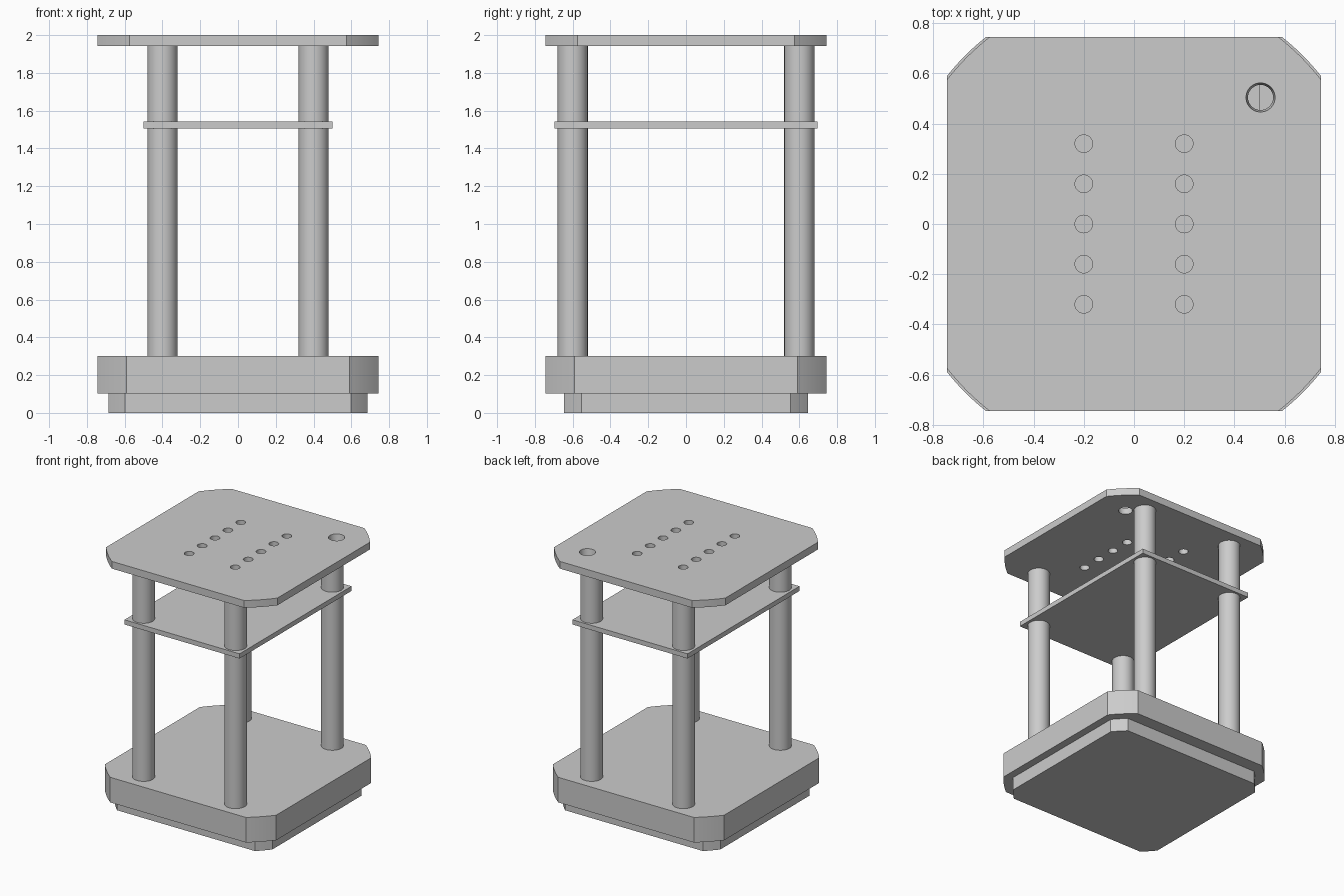
import bpy, bmesh, math

if "Cube" in bpy.data.objects:
    bpy.data.objects.remove(bpy.data.objects["Cube"])

grey = bpy.data.materials.new("plain grey")
grey.diffuse_color = (0.6, 0.6, 0.6, 1)
grey.use_nodes = True
grey.node_tree.nodes["Principled BSDF"].inputs["Base Color"].default_value = grey.diffuse_color


def make_object(name, bm):
    bmesh.ops.recalc_face_normals(bm, faces=bm.faces[:])
    mesh = bpy.data.meshes.new(name)
    bm.to_mesh(mesh)
    bm.free()
    mesh.materials.append(grey)
    obj = bpy.data.objects.new(name, mesh)
    bpy.context.collection.objects.link(obj)
    return obj


def smooth(obj):
    bpy.ops.object.select_all(action='DESELECT')
    obj.select_set(True)
    bpy.context.view_layer.objects.active = obj
    bpy.ops.object.shade_smooth_by_angle(angle=math.radians(30))


def add_cylinder(bm, x, y, z0, z1, r_bottom, r_top, sides):
    """Closed cylinder or cone frustum between two heights."""
    rings = []
    for z, r in ((z0, r_bottom), (z1, r_top)):
        rings.append([bm.verts.new((x + r * math.cos(2 * math.pi * i / sides),
                                    y + r * math.sin(2 * math.pi * i / sides), z))
                      for i in range(sides)])
    for i in range(sides):
        j = (i + 1) % sides
        bm.faces.new((rings[0][i], rings[0][j], rings[1][j], rings[1][i]))
    bm.faces.new(rings[0][::-1])
    bm.faces.new(rings[1])


def plate(name, hx, hy, z0, z1, radius=None, steps=6):
    """Rectangular slab, corners trimmed by a circle when a radius is given."""
    if radius:
        a0, a1 = math.acos(hx / radius), math.asin(hy / radius)
        arc = [a0 + (a1 - a0) * i / steps for i in range(steps + 1)]
        corner = [(radius * math.cos(a), radius * math.sin(a)) for a in arc]
    else:
        corner = [(hx, hy)]
    outline = []
    for sx, sy in ((1, 1), (-1, 1), (-1, -1), (1, -1)):
        pts = corner if sx * sy > 0 else corner[::-1]
        outline += [(sx * x, sy * y) for x, y in pts]
    bm = bmesh.new()
    face = bm.faces.new([bm.verts.new((x, y, z0)) for x, y in outline])
    ext = bmesh.ops.extrude_face_region(bm, geom=[face])
    verts = [v for v in ext["geom"] if isinstance(v, bmesh.types.BMVert)]
    bmesh.ops.translate(bm, verts=verts, vec=(0, 0, z1 - z0))
    return make_object(name, bm)


# Stepped base
smooth(plate("base_foot", 0.685, 0.645, 0, 0.103, 0.88))
smooth(plate("base_block", 0.745, 0.745, 0.103, 0.30, 0.95))

# Four round posts
for x, side in ((-0.4, "left"), (0.4, "right")):
    for y, end in ((-0.6, "front"), (0.6, "back")):
        bm = bmesh.new()
        add_cylinder(bm, x, y, 0.30, 1.943, 0.08, 0.08, 48)
        smooth(make_object(f"post_{end}_{side}", bm))

# Thin shelf
plate("shelf", 0.5, 0.695, 1.505, 1.542)

# Top plate with two rows of holes and one larger tapered hole
top = plate("top_plate", 0.745, 0.745, 1.943, 2.0, 0.941)
bm = bmesh.new()
for x in (-0.2, 0.2):
    for i in range(-2, 3):
        add_cylinder(bm, x, 0.16 * i, 1.9, 2.05, 0.035, 0.035, 32)
add_cylinder(bm, 0.504, 0.504, 1.943 - 0.057, 2.057, 0.042, 0.066, 48)
cutter = make_object("hole_cutter", bm)
cutter.hide_render = True
cut = top.modifiers.new("holes", 'BOOLEAN')
cut.operation = 'DIFFERENCE'
cut.solver = 'EXACT'
cut.object = cutter
bpy.context.view_layer.objects.active = top
bpy.ops.object.modifier_apply(modifier=cut.name)
bpy.data.objects.remove(cutter)
smooth(top)
